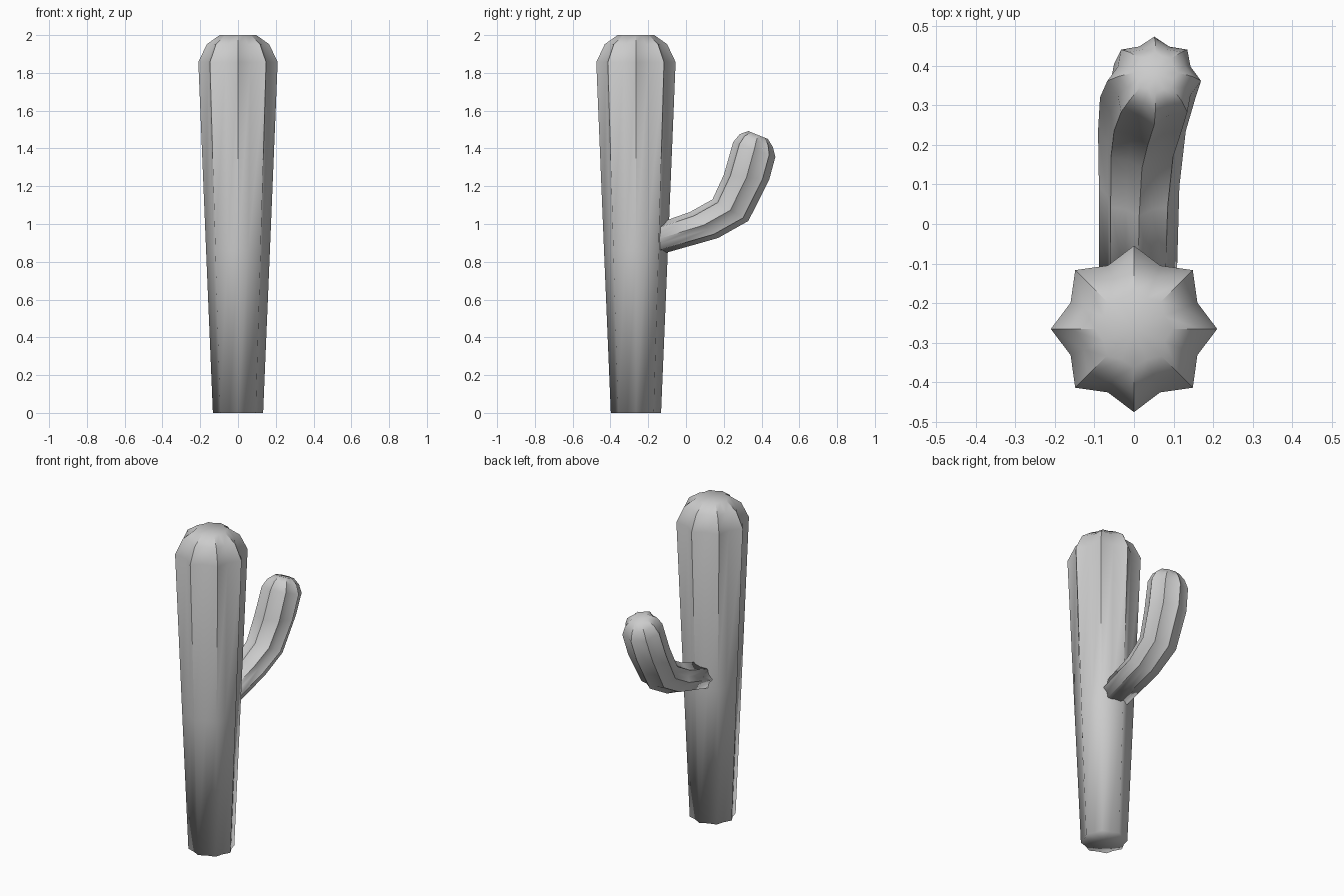
import bpy, bmesh, math
from mathutils import Vector

if "Cube" in bpy.data.objects:
    bpy.data.objects.remove(bpy.data.objects["Cube"])

RIBS = 8


def ribbed_body(name, rings, sharp_from):
    """rings: (centre, half_width_vector_x, half_width_vector_v, valley_ratio)"""
    bm = bmesh.new()
    n = RIBS * 2
    loops = []
    for centre, u, v, valley in rings:
        loop = []
        for i in range(n):
            a = 2 * math.pi * i / n
            k = valley if i % 2 else 1.0
            loop.append(bm.verts.new(centre + (u * math.cos(a) + v * math.sin(a)) * k))
        loops.append(loop)
    for lo, hi in zip(loops, loops[1:]):
        for i in range(n):
            j = (i + 1) % n
            bm.faces.new((lo[i], lo[j], hi[j], hi[i]))
    # end caps as fans
    for loop, ring in ((loops[0], rings[0]), (loops[-1], rings[-1])):
        pole = bm.verts.new(ring[0])
        for i in range(n):
            bm.faces.new((loop[i], loop[(i + 1) % n], pole))
    bmesh.ops.recalc_face_normals(bm, faces=bm.faces)
    for f in bm.faces:
        f.smooth = True
    # crisp rib crests, soft valleys
    for k in range(sharp_from, len(loops) - 1):
        for i in range(0, n, 2):
            bm.edges.get((loops[k][i], loops[k + 1][i])).smooth = False
    me = bpy.data.meshes.new(name)
    bm.to_mesh(me)
    bm.free()
    ob = bpy.data.objects.new(name, me)
    bpy.context.collection.objects.link(ob)
    return ob


# trunk: (height, crest radius, valley ratio)
trunk_profile = [(0, 0.133, 0.88), (0.86, 0.169, 0.85), (1.857, 0.21, 0.825),
                 (1.952, 0.165, 0.83), (2.0, 0.097, 0.86)]
ribbed_body("trunk", [(Vector((0, -0.265, z)), Vector((r, 0, 0)), Vector((0, r, 0)), q)
                      for z, r, q in trunk_profile], 1)

# arm: (x drift, inner edge y z, outer edge y z) of each ring along the bend
arm_profile = [(0.01, (-0.145, 1.005), (-0.14, 0.838)),
               (0.013, (0.02, 1.063), (0.17, 0.926)),
               (0.02, (0.14, 1.13), (0.33, 1.016)),
               (0.035, (0.20, 1.26), (0.44, 1.233)),
               (0.051, (0.25, 1.434), (0.473, 1.355)),
               (0.054, (0.285, 1.476), (0.46, 1.407)),
               (0.055, (0.33, 1.492), (0.434, 1.45))]
arm_rings = []
for x, inner, outer in arm_profile:
    a, b = Vector((x, *inner)), Vector((x, *outer))
    half = (a - b) / 2
    width = max(half.length, 0.098) if inner[0] < 0 else half.length
    arm_rings.append(((a + b) / 2, Vector((width, 0, 0)), half, 0.84))
ribbed_body("arm", arm_rings, 0)
